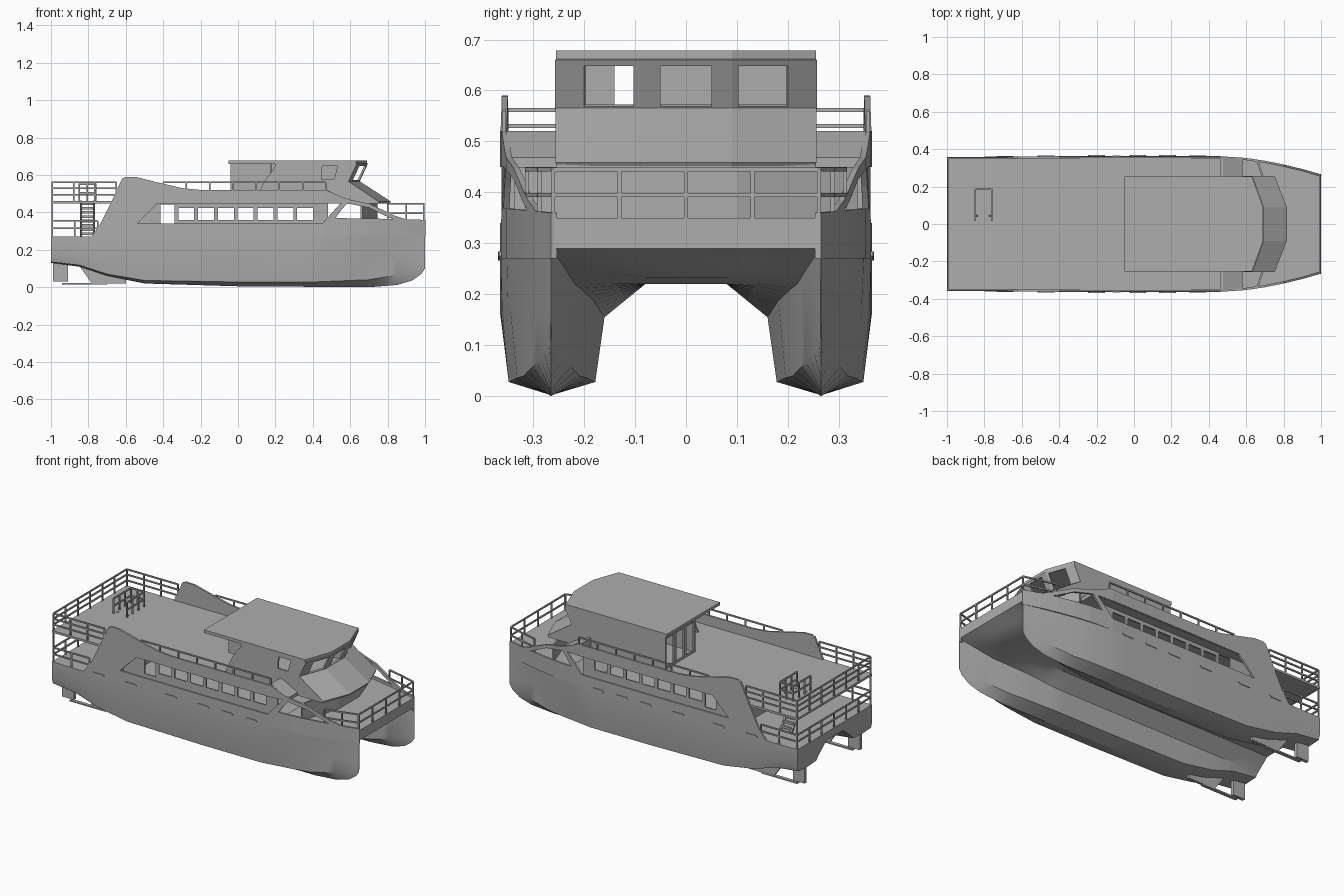
import bpy, bmesh
from mathutils import Vector

cube = bpy.data.objects.get("Cube")
if cube:
    bpy.data.objects.remove(cube)

GREY = (0.42, 0.42, 0.42, 1)
mat = bpy.data.materials.new("ship_grey")
mat.use_nodes = True
mat.diffuse_color = GREY
mat.node_tree.nodes["Principled BSDF"].inputs["Base Color"].default_value = GREY


def finish(name, bm, thick=0, smooth=False):
    bmesh.ops.remove_doubles(bm, verts=bm.verts, dist=0.0001)
    bmesh.ops.recalc_face_normals(bm, faces=bm.faces)
    me = bpy.data.meshes.new(name)
    bm.to_mesh(me)
    bm.free()
    me.materials.append(mat)
    ob = bpy.data.objects.new(name, me)
    bpy.context.collection.objects.link(ob)
    if thick:
        mod = ob.modifiers.new("thickness", 'SOLIDIFY')
        mod.thickness, mod.offset = thick, 0
    if smooth:
        bpy.ops.object.select_all(action='DESELECT')
        ob.select_set(True)
        bpy.context.view_layer.objects.active = ob
        bpy.ops.object.shade_smooth_by_angle(angle=0.5)
    return ob


def face(bm, pts):
    bm.faces.new([bm.verts.new(p) for p in pts])


def loft(bm, rings):
    rows = [[bm.verts.new(p) for p in r] for r in rings]
    n = len(rows[0])
    for a, b in zip(rows, rows[1:]):
        for i in range(n):
            bm.faces.new((a[i], a[(i + 1) % n], b[(i + 1) % n], b[i]))
    bm.faces.new(rows[0])
    bm.faces.new(rows[-1])


def slab(name, pts, axis, lo, hi):
    """Extrude a flat outline along y or z."""
    bm = bmesh.new()
    put = (lambda a, b, d: (a, d, b)) if axis == 'y' else (lambda a, b, d: (a, b, d))
    loft(bm, [[put(a, b, d) for a, b in pts] for d in (lo, hi)])
    return finish(name, bm)


def rect(x0, x1, y0, y1):
    return [(x0, y0), (x1, y0), (x1, y1), (x0, y1)]


def bar(bm, p, q, r=0.004):
    p, q = Vector(p), Vector(q)
    d = (q - p).normalized()
    u = d.cross(Vector((0, 0, 1)) if abs(d.z) < 0.9 else Vector((1, 0, 0))).normalized() * r
    v = d.cross(u)
    loft(bm, [[c + u + v, c - u + v, c - u - v, c + u - v] for c in (p, q)])


def rail(name, path, z0, heights, pitch=0.12):
    bm = bmesh.new()
    for (ax, ay), (bx, by) in zip(path, path[1:]):
        a, b = Vector((ax, ay, 0)), Vector((bx, by, 0))
        for h in heights:
            bar(bm, a + Vector((0, 0, h)), b + Vector((0, 0, h)))
        n = max(1, round((b - a).length / pitch))
        for i in range(n + 1):
            p = a.lerp(b, i / n)
            bar(bm, p + Vector((0, 0, z0)), p + Vector((0, 0, heights[0])))
    return finish(name, bm)


def frame(bm, quad, u0, u1, v0, v1):
    """Panel with one opening; quad runs bottom-left, bottom-right, top-right, top-left."""
    q = [Vector(p) for p in quad]
    at = lambda u, v: q[0].lerp(q[1], u).lerp(q[3].lerp(q[2], u), v)
    hole = [at(u0, v0), at(u1, v0), at(u1, v1), at(u0, v1)]
    for i in range(4):
        j = (i + 1) % 4
        face(bm, (q[i], q[j], hole[j], hole[i]))


def lerp(table, x, k=1):
    if x <= table[0][0]:
        return table[0][k]
    for a, b in zip(table, table[1:]):
        if x <= b[0]:
            return a[k] + (b[k] - a[k]) * (x - a[0]) / (b[0] - a[0])
    return table[-1][k]


# Twin hulls joined by the bridge deck
BEAM = [(-1, .358), (-.1, .365), (.45, .363), (.6, .353), (.7, .338), (.8, .318), (.9, .294), (1, .265)]
KEEL = [(-1, .13), (-.85, .11), (-.7, .06), (-.5, .02), (0, .005), (.7, 0), (.85, .012), (.93, .035), (.98, .07), (1, .1)]
CHINE = [(-1, .135), (-.85, .118), (-.7, .07), (-.5, .036), (0, .028), (.4, .028), (.7, .04), (.9, .075), (1, .12)]
FULL = [(.4, 1), (.6, .8), (.75, .55), (.9, .24), (1, .01)]
INNER = [(.4, .155), (.8, .22), (1, .29)]
TUNNEL = [(.8, .22), (.9, .235), (1, .29)]
TOP = [(.45, .27), (.55, .35)]


def section(x):
    s, yo, c = lerp(FULL, x), lerp(BEAM, x), lerp(CHINE, x)
    e, t = lerp(INNER, x), lerp(TUNNEL, x)
    half = [(yo, lerp(TOP, x)), (.265 + (yo - .265) * (.5 + .5 * s), .165),
            (.265 + .083 * s, c), (.265, lerp(KEEL, x)), (.265 - .087 * s, c),
            (.265 - .105 * s, e), (.17 - .05 * s, (e + t) / 2), (.08, t)]
    return [(x, y, z) for y, z in half] + [(x, -y, z) for y, z in reversed(half)]


bm = bmesh.new()
stations = [-1 + .05 * i for i in range(38)] + [.89, .93, .96, .98, 1]
loft(bm, [section(x) for x in stations])
finish("twin_hull", bm, smooth=True)

# Side walls: strips of (x, low, high) following the beam curve
SILL = [(-.785, .27, .27), (-.735, .27, .34), (.45, .27, .34), (.5, .27, .37), (.83, .27, .365), (1, .27, .36)]
UPPER = [(-.735, .34, .34), (-.68, .34, .45), (-.62, .34, .58), (-.6, .34, .59), (-.54, .34, .588),
         (-.43, .45, .56), (-.3, .45, .53), (-.2, .45, .52), (.47, .45, .52), (.55, .45, .485),
         (.6, .445, .468), (.7, .425, .447), (.78, .385, .41), (.83, .365, .385), (.9, .36, .362)]
BRACE = [(.45, .34, .34), (.5, .34, .395), (.55, .41, .45), (.58, .445, .45)]
for side, label in ((1, "left"), (-1, "right")):
    bm = bmesh.new()
    for strip in (SILL, UPPER, BRACE):
        xs = sorted({p[0] for p in strip} | {p[0] for p in BEAM if strip[0][0] < p[0] < strip[-1][0]})
        for a, b in zip(xs, xs[1:]):
            ya, yb = [side * (lerp(BEAM, x) - .006) for x in (a, b)]
            pts = [(a, ya, lerp(strip, a)), (b, yb, lerp(strip, b)),
                   (b, yb, lerp(strip, b, 2)), (a, ya, lerp(strip, a, 2))]
            face(bm, [p for i, p in enumerate(pts) if (Vector(p) - Vector(pts[i - 1])).length > .0005])
    finish(label + "_side_wall", bm, .012)

    # Recessed cabin wall with a door and a row of windows
    bm = bmesh.new()
    cell = lambda x0, x1: [(x0, side * .3, .27), (x1, side * .3, .27), (x1, side * .3, .45), (x0, side * .3, .45)]
    face(bm, cell(-.56, -.43))
    frame(bm, cell(-.43, -.33), .15, .9, .35, .95)
    for i in range(7):
        x = -.33 + i * .106
        frame(bm, cell(x, x + .106), .1, .9, .5, .86)
    face(bm, cell(.412, .48))
    finish(label + "_cabin_wall", bm, .008)

    # Hull portlights
    for x in (-.69, -.47, -.2, .02, .18, .34):
        pill = [(x - .045, .275), (x - .035, .266), (x + .035, .266), (x + .045, .275), (x + .035, .284), (x - .035, .284)]
        y = side * (lerp(BEAM, x) + .001)
        slab(label + "_portlight", pill, 'y', y - .003, y + .003)

    # Stern gear
    y = side * .265
    slab(label + "_rudder", rect(-.99, -.91, .03, .13), 'y', y - .01, y + .01)
    slab(label + "_skeg", [(-.86, .13), (-.6, .05), (-.6, .02), (-.78, .018)], 'y', y - .008, y + .008)
    slab(label + "_shoe", rect(-.94, -.7, .014, .022), 'y', y - .01, y + .01)

    # Sloping shoulder beside the wheelhouse and its rail
    slab(label + "_shoulder", [(.46, .45), (.46, .52), (.475, .52), (.58, .468), (.58, .455)], 'y',
         min(side * .255, side * .352), max(side * .255, side * .352))
    rail(label + "_bulwark_rail", [(-.4, side * .357), (.47, side * .357)], .5, (.56,))

# Decks and bulkheads
slab("upper_deck", [(-1, -.358), (.47, -.358), (.58, -.345), (.58, -.255), (.75, -.255), (.81, -.09),
                    (.81, .09), (.75, .255), (.58, .255), (.58, .345), (.47, .358), (-1, .358)], 'z', .447, .46)
slab("aft_bulkhead", rect(-.57, -.555, -.355, .355), 'z', .27, .45)
bm = bmesh.new()
chevron = [(.66, -.335), (.74, -.1), (.74, .1), (.66, .335)]
for (ax, ay), (bx, by) in zip(chevron, chevron[1:]):
    face(bm, [(ax, ay, .35), (bx, by, .35), (bx, by, .45), (ax, ay, .45)])
finish("cabin_front", bm, .01)

# Wheelhouse
roof = [(-.05, -.255), (.63, -.255), (.69, -.09), (.69, .09), (.63, .255), (-.05, .255)]
slab("wheelhouse_roof", roof, 'z', .66, .678)
slab("wheelhouse_left_wall", [(-.04, .455), (.75, .455), (.585, .565), (.63, .66), (-.04, .66)], 'y', .245, .255)
bm = bmesh.new()
y = -.25
face(bm, [(x, y, z) for x, z in ((.09, .455), (.75, .455), (.585, .565), (.14, .565))])
face(bm, [(x, y, z) for x, z in ((.14, .565), (.42, .565), (.42, .66), (.21, .66))])
frame(bm, [(x, y, z) for x, z in ((.42, .565), (.585, .565), (.63, .66), (.42, .66))], .15, .55, .12, .88)
finish("wheelhouse_right_wall", bm, .01)

sill = [(.585, -.255), (.645, -.09), (.645, .09), (.585, .255)]
apron = [(.75, -.255), (.815, -.09), (.815, .09), (.75, .255)]
spans = [(.34, .93), (.22, .78), (.07, .66)]
screen, front = bmesh.new(), bmesh.new()
for i, (u0, u1) in enumerate(spans):
    s, t, a = sill[i:i + 2], roof[1 + i:3 + i], apron[i:i + 2]
    frame(screen, [(*s[0], .565), (*s[1], .565), (*t[1], .662), (*t[0], .662)], u0, u1, .06, .88)
    face(front, [(*a[0], .455), (*a[1], .455), (*s[1], .565), (*s[0], .565)])
finish("windscreen", screen, .01)
finish("wheelhouse_apron", front, .008)

bm = bmesh.new()
for i in range(3):
    y0, y1 = -.03 + i * .095, .065 + i * .095
    frame(bm, [(-.035, y0, .46), (-.035, y1, .46), (-.035, y1, .66), (-.035, y0, .66)], .12, .88, .06, .92)
finish("wheelhouse_aft_frames", bm, .01)
slab("wheelhouse_inner_wall", rect(-.04, .17, -.035, -.025), 'z', .46, .66)
slab("wheelhouse_bulkhead", rect(.17, .18, -.1, .25), 'z', .46, .66)
slab("wheelhouse_door_jamb", rect(.2, .21, -.25, -.14), 'z', .46, .66)

# Railings
rail("upper_stern_rail", [(-.65, .352), (-.994, .352), (-.994, -.352), (-.65, -.352)], .46, (.562, .53, .495))
rail("lower_stern_rail", [(-.75, .352), (-.994, .352), (-.994, -.352), (-.75, -.352)], .27, (.355, .315))
rail("stern_pillars", [(-.994, .352), (-.994, -.352)], .27, (.45,), .7)
bow = [(x, lerp(BEAM, x) - .006) for x in (.8, .9, .994)]
rail("bow_rail", bow + [(x, -y) for x, y in reversed(bow)], .35, (.445, .395))

# Stairway between the decks, with its guard rail
bm = bmesh.new()
for x in (-.84, -.77):
    bar(bm, (x, .19, .27), (x, .04, .46), .006)
for i in range(8):
    y, z = .18 - i * .018, .285 + i * .023
    bar(bm, (-.84, y, z), (-.77, y, z), .007)
finish("stairway", bm)
rail("stair_guard", [(-.76, .02), (-.76, .185), (-.85, .185), (-.85, .02)], .46, (.55, .505), .06)
